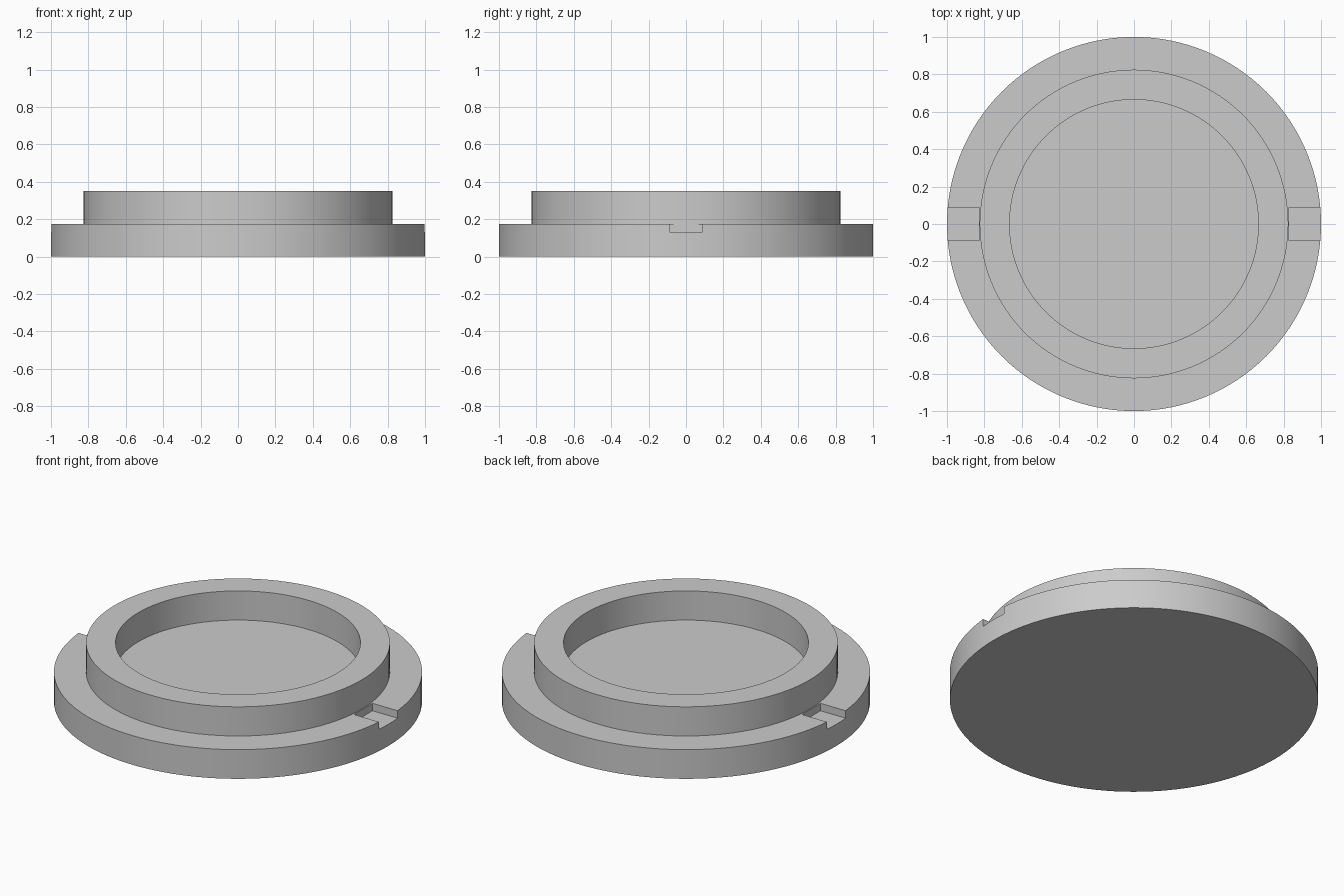
import bpy
import bmesh
import math

cube = bpy.data.objects.get("Cube")
if cube:
    bpy.data.objects.remove(cube, do_unlink=True)

SEGMENTS = 128
BASE_R, RING_R, BORE_R = 1.0, 0.825, 0.665
STEP_Z, TOP_Z = 0.175, 0.35
NOTCH_X, NOTCH_Z, NOTCH_W = 0.83, 0.13, 0.176

grey = bpy.data.materials.new("plain grey")
grey.use_nodes = True
colour = (0.6, 0.6, 0.6, 1)
grey.diffuse_color = colour
grey.node_tree.nodes["Principled BSDF"].inputs["Base Color"].default_value = colour


def add_object(name, bm):
    bmesh.ops.recalc_face_normals(bm, faces=bm.faces)
    mesh = bpy.data.meshes.new(name)
    bm.to_mesh(mesh)
    bm.free()
    mesh.materials.append(grey)
    obj = bpy.data.objects.new(name, mesh)
    bpy.context.collection.objects.link(obj)
    return obj


# Stepped cap: one turned body with flange, raised ring and shallow recess
bm = bmesh.new()
profile = [(BASE_R, 0), (BASE_R, STEP_Z), (RING_R, STEP_Z),
           (RING_R, TOP_Z), (BORE_R, TOP_Z), (BORE_R, STEP_Z)]
loops = []
for r, z in profile:
    loops.append([bm.verts.new((r * math.cos(a), r * math.sin(a), z))
                  for a in (math.tau * i / SEGMENTS for i in range(SEGMENTS))])
for low, high in zip(loops, loops[1:]):
    for i in range(SEGMENTS):
        j = (i + 1) % SEGMENTS
        bm.faces.new((low[i], low[j], high[j], high[i]))
bm.faces.new(loops[0])
bm.faces.new(loops[-1])
cap = add_object("stepped_cap", bm)

# Locating notches cut into both sides of the flange
for side, sign in (("left", 1), ("right", -1)):
    bm = bmesh.new()
    bmesh.ops.create_cube(bm, size=1)
    length, height = 0.3, 0.1
    bmesh.ops.scale(bm, vec=(length, NOTCH_W, height), verts=bm.verts)
    bmesh.ops.translate(bm, vec=(sign * (NOTCH_X + length / 2), 0,
                                 NOTCH_Z + height / 2), verts=bm.verts)
    cutter = add_object(side + "_notch_cutter", bm)
    cutter.hide_render = True
    cutter.hide_viewport = True
    cut = cap.modifiers.new(side + " notch", "BOOLEAN")
    cut.operation = "DIFFERENCE"
    cut.solver = "EXACT"
    cut.object = cutter

# Bake the cuts, then remove the cutters
bpy.ops.object.select_all(action="DESELECT")
cap.select_set(True)
bpy.context.view_layer.objects.active = cap
for name in [m.name for m in cap.modifiers]:
    bpy.ops.object.modifier_apply(modifier=name)
for side in ("left", "right"):
    bpy.data.objects.remove(bpy.data.objects[side + "_notch_cutter"], do_unlink=True)

bpy.ops.object.shade_smooth_by_angle(angle=math.radians(30))
